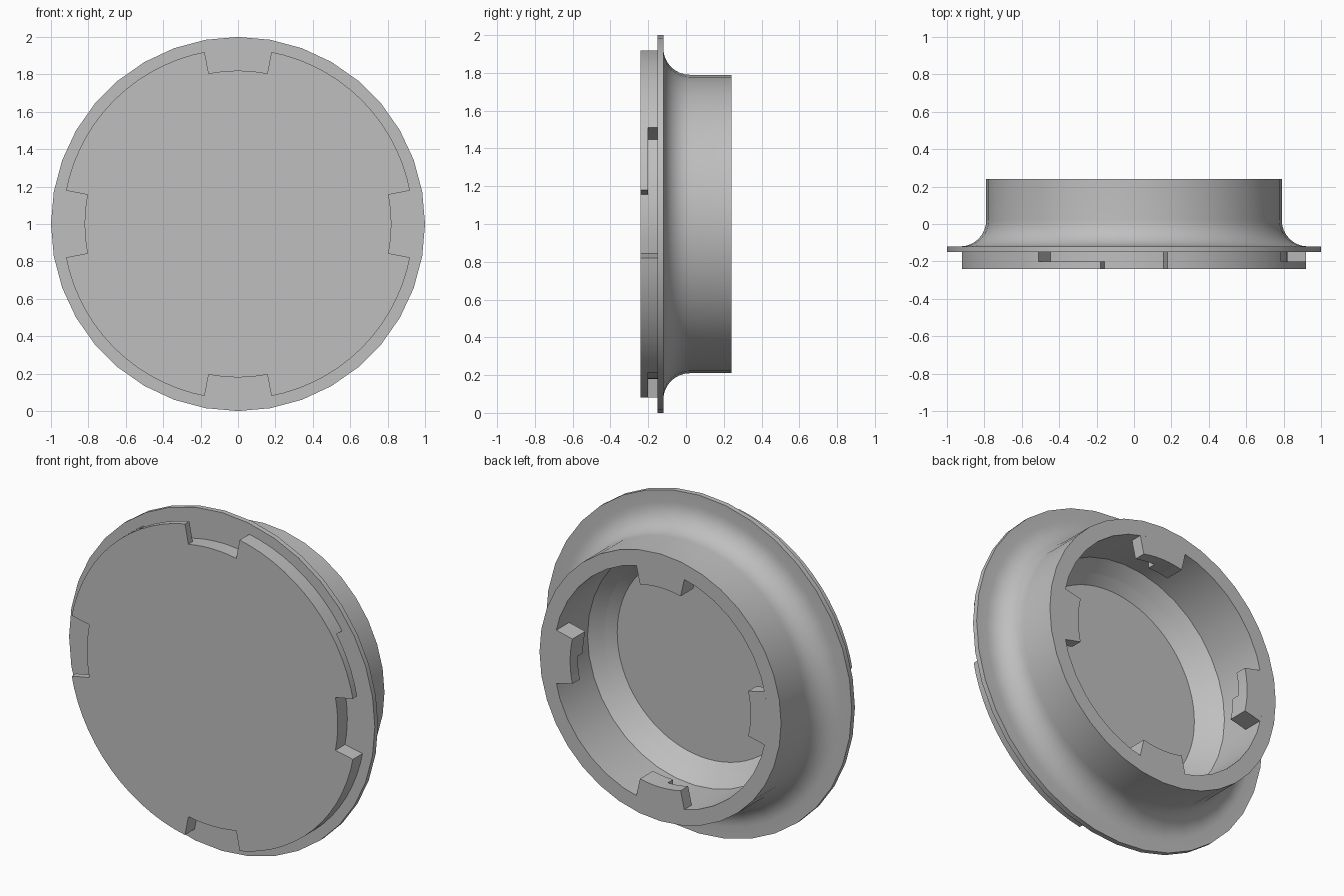
import bpy, bmesh
from math import sin, cos, pi, radians

cube = bpy.data.objects.get("Cube")
if cube:
    bpy.data.objects.remove(cube, do_unlink=True)

grey = bpy.data.materials.new("plain grey")
grey.use_nodes = True
GREY = (0.52, 0.52, 0.52, 1)
grey.diffuse_color = GREY
grey.node_tree.nodes["Principled BSDF"].inputs["Base Color"].default_value = GREY


def revolve(name, profile, start=0, end=360, steps=36):
    """Sweep a closed (radius, y) profile about the y axis through z = 1."""
    full = end - start == 360
    bm = bmesh.new()
    rings = []
    for i in range(steps if full else steps + 1):
        a = radians(start + (end - start) * i / steps)
        rings.append([bm.verts.new((r * cos(a), y, 1 + r * sin(a))) for r, y in profile])
    n = len(profile)
    for i in range(steps):
        a, b = rings[i], rings[(i + 1) % len(rings)]
        for j in range(n):
            k = (j + 1) % n
            if profile[j][0] == 0 and profile[k][0] == 0:
                continue
            bm.faces.new((a[j], a[k], b[k], b[j]))
    if not full:
        bm.faces.new(rings[0])
        bm.faces.new(rings[-1])
    bmesh.ops.remove_doubles(bm, verts=bm.verts, dist=1e-5)
    bmesh.ops.recalc_face_normals(bm, faces=bm.faces)
    mesh = bpy.data.meshes.new(name)
    bm.to_mesh(mesh)
    bm.free()
    mesh.materials.append(grey)
    obj = bpy.data.objects.new(name, mesh)
    bpy.context.collection.objects.link(obj)
    return obj


def box(r0, r1, y0, y1):
    return [(r0, y0), (r1, y0), (r1, y1), (r0, y1)]


def smooth(obj):
    bpy.ops.object.select_all(action="DESELECT")
    obj.select_set(True)
    bpy.context.view_layer.objects.active = obj
    bpy.ops.object.shade_smooth_by_angle(angle=radians(30))


# Flange flaring into the hollow collar
flare = [(0.93 - 0.14 * sin(t * pi / 16), 0.02 - 0.14 * cos(t * pi / 16)) for t in range(9)]
collar = revolve("flanged_collar", [(0.64, -0.15), (1, -0.15), (1, -0.12)] + flare
                 + [(0.79, 0.24), (0.70, 0.24), (0.70, -0.08)])
smooth(collar)

# Front plate, dished behind to form the cavity floor
plate = revolve("front_plate", [(0, -0.24), (0.937, -0.24), (0.937, -0.15),
                                (0.64, -0.15), (0.59, -0.20), (0, -0.20)], steps=72)

for i in range(4):
    mid = 90 * i
    # Bayonet entry notch and the locking slot running on from it
    cutters = [revolve("notch_cutter", box(0.82, 1.1, -0.3, -0.14), mid - 11, mid + 11, 6),
               revolve("slot_cutter", box(0.82, 1.1, -0.20, -0.14), mid + 5, mid + 33, 8)]
    for cutter in cutters:
        cutter.hide_render = True
        cut = plate.modifiers.new("cut", "BOOLEAN")
        cut.operation = "DIFFERENCE"
        cut.solver = "EXACT"
        cut.object = cutter
        bpy.context.view_layer.objects.active = plate
        bpy.ops.object.modifier_apply(modifier=cut.name)
        bpy.data.objects.remove(cutter, do_unlink=True)
    # Inner locking tab: a shallow half and a deeper half
    revolve("tab_shallow", box(0.59, 0.70, 0.17, 0.24), mid - 13, mid, 3)
    revolve("tab_deep", box(0.59, 0.70, 0.12, 0.24), mid, mid + 13, 3)

smooth(plate)
